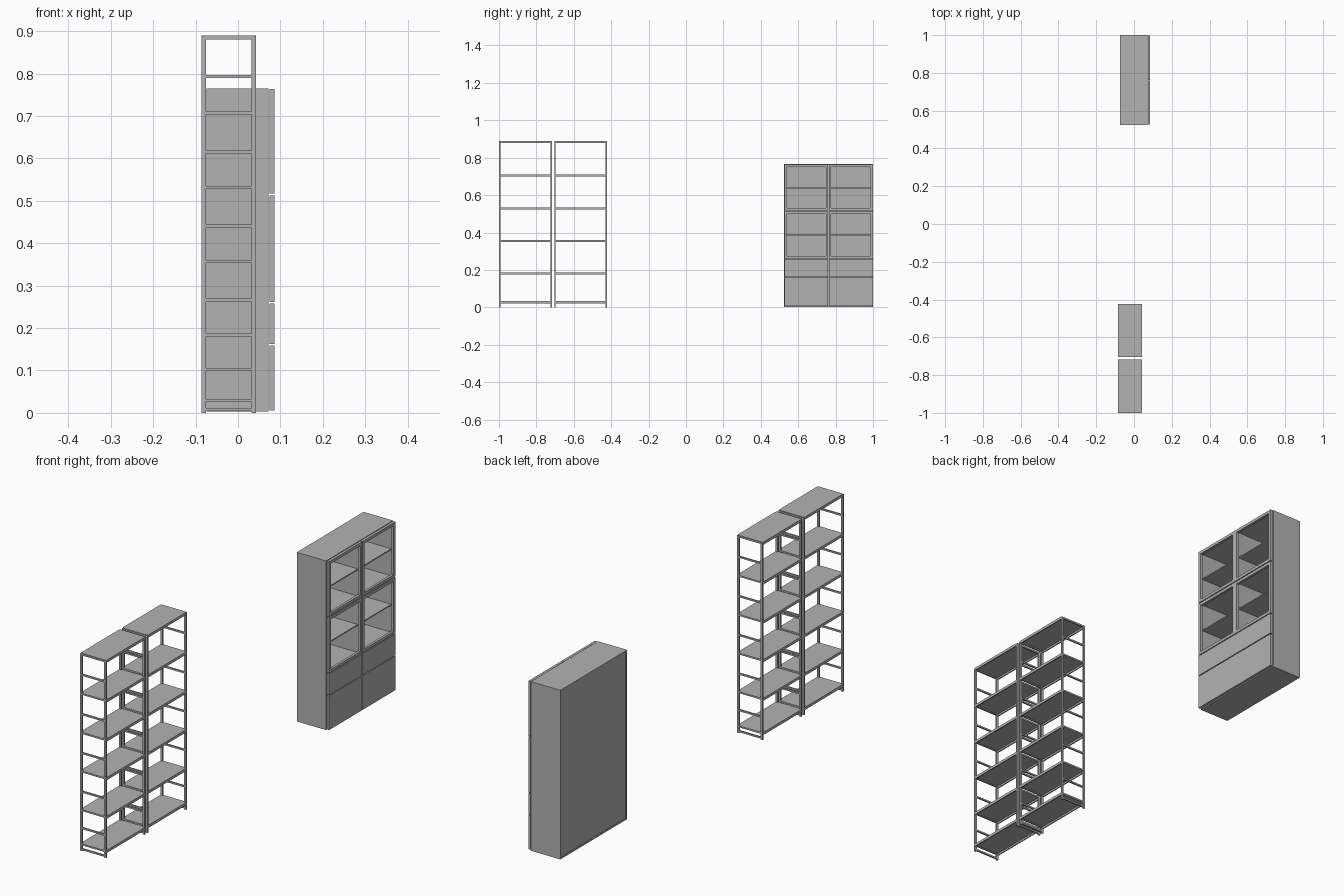
import bpy, bmesh

default = bpy.data.objects.get("Cube")
if default:
    bpy.data.objects.remove(default)

grey = bpy.data.materials.new("plain grey")
grey.use_nodes = True
GREY = (0.45, 0.45, 0.45, 1)
grey.diffuse_color = GREY
grey.node_tree.nodes["Principled BSDF"].inputs["Base Color"].default_value = GREY


def build(name, boxes):
    """One object made of boxes, each given as x, y and z ranges."""
    bm = bmesh.new()
    for ranges in boxes:
        verts = bmesh.ops.create_cube(bm, size=1)["verts"]
        for v in verts:
            for axis, (low, high) in enumerate(ranges):
                v.co[axis] = low if v.co[axis] < 0 else high
    mesh = bpy.data.meshes.new(name)
    bm.to_mesh(mesh)
    bm.free()
    mesh.materials.append(grey)
    obj = bpy.data.objects.new(name, mesh)
    bpy.context.collection.objects.link(obj)
    return obj


# Two open shelving units
X0, X1 = -0.086, 0.042
POST_X, POST_Y, RAIL = 0.010, 0.007, 0.007
HEIGHT = 0.888
LEVELS = [0.033, 0.187, 0.361, 0.535, 0.711, HEIGHT + 0.002]


def shelf_unit(name, y0, y1):
    ends = [(y0, y0 + POST_Y), (y1 - POST_Y, y1)]
    inner = (y0 + POST_Y, y1 - POST_Y)
    build(name + "_posts", [(x, y, (0, HEIGHT)) for y in ends
                            for x in ((X0, X0 + POST_X), (X1 - POST_X, X1))])
    # End rails at the floor, at each shelf and halfway between shelves
    tops = [0.011] + LEVELS[:-1] + [HEIGHT]
    tops += [(a + b) / 2 - 0.004 for a, b in zip(LEVELS, LEVELS[1:])]
    build(name + "_end_rails", [((X0 + POST_X, X1 - POST_X), y, (z - RAIL, z))
                                for y in ends for z in tops])
    # Thin boards with a lip along each long edge
    for i, z in enumerate(LEVELS):
        span = (y0 + 0.002, y1 - 0.002) if i == len(LEVELS) - 1 else inner
        build(f"{name}_shelf_{i + 1}", [
            ((X0 + 0.004, X1 - 0.004), span, (z - 0.004, z)),
            ((X0, X0 + 0.005), inner, (z - 0.012, z)),
            ((X1 - 0.005, X1), inner, (z - 0.012, z))])


shelf_unit("near_shelving", -1.0, -0.717)
shelf_unit("far_shelving", -0.704, -0.423)

# Cabinet carcass, open towards +x
Y0, Y1, YM = 0.524, 1.0, 0.762
BACK, FACE = -0.074, 0.072
BOTTOM, TOP, T = 0.003, 0.765, 0.008
inside = (Y0 + T, Y1 - T)
build("cabinet_body", [
    ((BACK, FACE), (Y0, Y0 + T), (BOTTOM, TOP)),
    ((BACK, FACE), (Y1 - T, Y1), (BOTTOM, TOP)),
    ((BACK, FACE), (YM - T, YM + T), (BOTTOM + T, TOP - T)),
    ((BACK, FACE), inside, (TOP - T, TOP)),
    ((BACK, FACE), inside, (BOTTOM, BOTTOM + T)),
    ((BACK + 0.002, BACK + 0.006), inside, (BOTTOM + T, TOP - T))])

# Inner shelves and the floors of the two glazed sections
for label, z, t in (("section_floor_low", 0.264, T), ("section_floor_high", 0.518, T),
                    ("inner_shelf_low", 0.390, 0.005), ("inner_shelf_high", 0.640, 0.005)):
    build(label, [((BACK + 0.006, FACE - 0.003), y, (z - t, z))
                  for y in ((Y0 + T, YM - T), (YM + T, Y1 - T))])

# Framed open doors above, flat drawer fronts below
DOOR_X = (0.0745, 0.086)
FRAME, GAP = 0.013, 0.0015
for side, a, b in (("right", Y0, YM), ("left", YM, Y1)):
    a, b = a + GAP, b - GAP
    for row, z0, z1 in (("lower", 0.262, 0.513), ("upper", 0.517, 0.764)):
        build(f"{side}_{row}_door_frame", [
            (DOOR_X, (a, a + FRAME), (z0, z1)),
            (DOOR_X, (b - FRAME, b), (z0, z1)),
            (DOOR_X, (a + FRAME, b - FRAME), (z0, z0 + FRAME)),
            (DOOR_X, (a + FRAME, b - FRAME), (z1 - FRAME, z1))])
    for row, z0, z1 in (("bottom", 0.006, 0.159), ("middle", 0.163, 0.258)):
        build(f"{side}_{row}_drawer_front", [(DOOR_X, (a, b), (z0, z1))])
